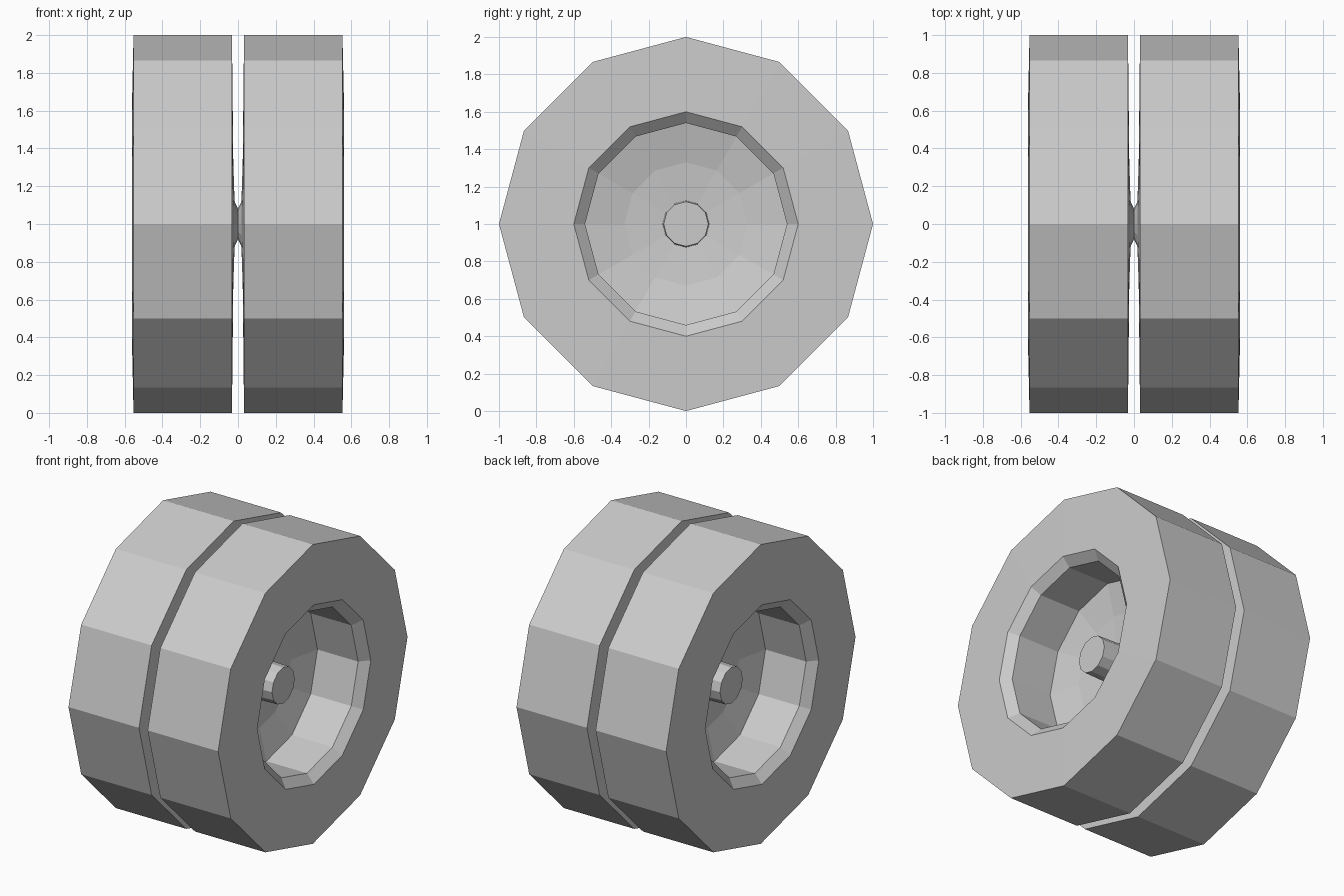
import bpy, bmesh
from math import sin, cos, tau

if "Cube" in bpy.data.objects:
    bpy.data.objects.remove(bpy.data.objects["Cube"])

SIDES = 12


def lathe(name, profile, cap_end=False):
    """Revolve (x, radius) points around the x axis at z = 1, mirrored to -x."""
    bm = bmesh.new()
    rings = [[bm.verts.new((x, r * sin(tau * i / SIDES), 1 + r * cos(tau * i / SIDES)))
              for i in range(SIDES)] for x, r in profile]
    for a, b in zip(rings, rings[1:]):
        for i in range(SIDES):
            j = (i + 1) % SIDES
            bm.faces.new((a[i], a[j], b[j], b[i])).normal_flip()
    if cap_end:
        cap = bm.faces.new(rings[-1])
        cap.normal_update()
        if cap.normal.x < 0:
            cap.normal_flip()
    mesh = bpy.data.meshes.new(name)
    bm.to_mesh(mesh)
    bm.free()
    obj = bpy.data.objects.new(name, mesh)
    bpy.context.collection.objects.link(obj)
    mirror = obj.modifiers.new("Mirror", 'MIRROR')
    mirror.use_axis[0] = True
    return obj


# Tyres: slightly bulged inner wall, tread, outer wall and bevelled lip
lathe("tyre_pair", [(0.0, 0.08), (0.018, 0.12), (0.025, 0.33), (0.032, 1.0),
                    (0.553, 1.0), (0.562, 0.6), (0.51, 0.54)])

# Rims: deep straight wall and shallow dished back
lathe("rim_pair", [(0.51, 0.54), (0.21, 0.54), (0.16, 0.33), (0.14, 0.125)])

# Hubs: axle stub standing out of each dish
lathe("axle_stub_pair", [(0.14, 0.125), (0.335, 0.12)], cap_end=True)
